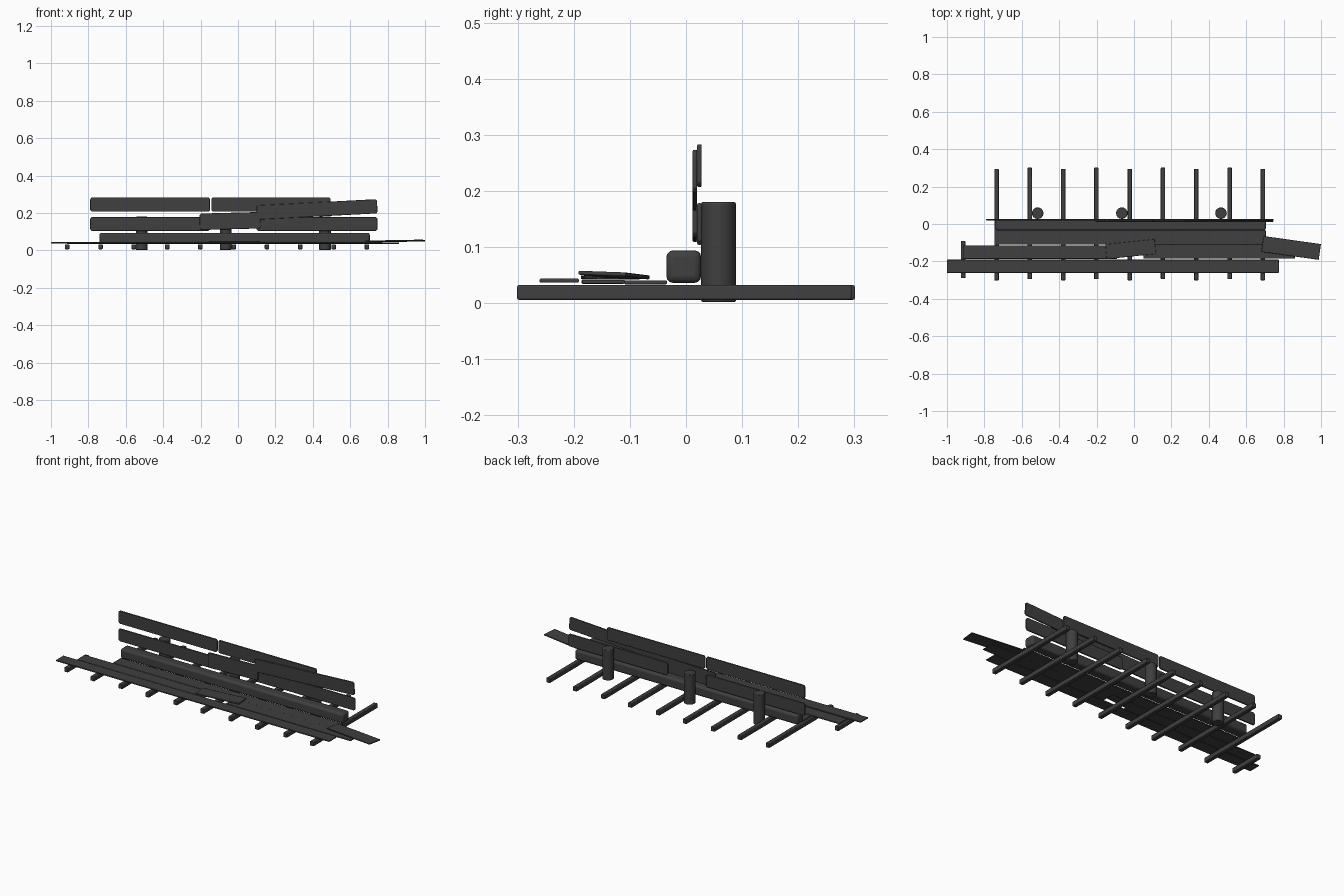
import bpy
from math import radians

cube = bpy.data.objects.get("Cube")
if cube:
    bpy.data.objects.remove(cube, do_unlink=True)

wood = bpy.data.materials.new("dark_wood")
wood.use_nodes = True
wood.diffuse_color = (0.05, 0.05, 0.05, 1)
wood.node_tree.nodes["Principled BSDF"].inputs["Base Color"].default_value = (0.05, 0.05, 0.05, 1)


def finish(obj, name, bevel, segments=2):
    obj.name = name
    obj.data.materials.append(wood)
    mod = obj.modifiers.new("worn_edges", 'BEVEL')
    mod.width = bevel
    mod.segments = segments
    bpy.ops.object.shade_smooth_by_angle(angle=radians(35))
    return obj


def box(name, center, size, bevel=0.003, rot=(0, 0, 0), segments=2):
    bpy.ops.mesh.primitive_cube_add(size=1, location=center,
                                    rotation=[radians(a) for a in rot])
    obj = bpy.context.object
    obj.scale = size
    bpy.ops.object.transform_apply(location=False, rotation=False, scale=True)
    return finish(obj, name, bevel, segments)


def board(name, x0, x1, y, z, height, tilt=0):
    """Upright fence board with clipped corners."""
    obj = box(name, ((x0 + x1) / 2, y, z), (x1 - x0, 0.008, height), 0.002, (0, tilt, 0))
    # round the board outline by bevelling only the edges through its thickness
    clip = obj.modifiers.new("clipped_corners", 'BEVEL')
    clip.width = 0.008
    clip.limit_method = 'WEIGHT'
    attr = obj.data.attributes.new("bevel_weight_edge", 'FLOAT', 'EDGE')
    for e in obj.data.edges:
        a, b = (obj.data.vertices[i].co for i in e.vertices)
        attr.data[e.index].value = 1.0 if abs(a.y - b.y) > 0.001 else 0.0
    obj.modifiers.move(1, 0)


def deck(name, x0, x1, y, z, width, turn=0, roll=0, pitch=0):
    box(name, ((x0 + x1) / 2, y, z), (x1 - x0, width, 0.007), 0.002, (roll, pitch, turn))


# cross sleepers on the ground
for i in range(9):
    box("sleeper", (-0.735 + i * 0.178, (i % 2) * 0.006 - 0.003, 0.019), (0.024, 0.596, 0.026))
box("short_sleeper", (-0.914, -0.19, 0.019), (0.024, 0.2, 0.026))

# round posts
for x in (-0.515, -0.065, 0.465):
    bpy.ops.mesh.primitive_cylinder_add(vertices=16, radius=0.031, depth=0.178,
                                        location=(x, 0.058, 0.091))
    finish(bpy.context.object, "post", 0.003)

# heavy beam along the foot of the fence
box("foot_beam", (-0.018, -0.004, 0.065), (1.445, 0.062, 0.058), 0.012, segments=3)

# fence boards
board("top_board_right", -0.79, -0.15, 0.024, 0.245, 0.076)
board("top_board_left", -0.143, 0.495, 0.024, 0.245, 0.076)
board("slanted_board", 0.1, 0.745, 0.016, 0.219, 0.076, -3)
board("low_board_right", -0.79, -0.15, 0.024, 0.141, 0.074)
board("low_board_left", 0.1, 0.745, 0.024, 0.141, 0.074)
board("middle_board", -0.205, 0.12, 0.016, 0.157, 0.088, -1.5)

# walkway planks
deck("front_plank", -1.0, 0.775, -0.226, 0.040, 0.07)
deck("middle_plank_right", -0.915, -0.09, -0.15, 0.038, 0.072)
deck("middle_plank_left", 0.05, 0.86, -0.147, 0.038, 0.076)
deck("inner_plank", -0.735, 0.705, -0.072, 0.037, 0.076)
deck("loose_plank", -0.15, 0.115, -0.134, 0.046, 0.08, 6)
deck("end_plank", 0.685, 0.995, -0.128, 0.050, 0.085, -8, -2, -1)
